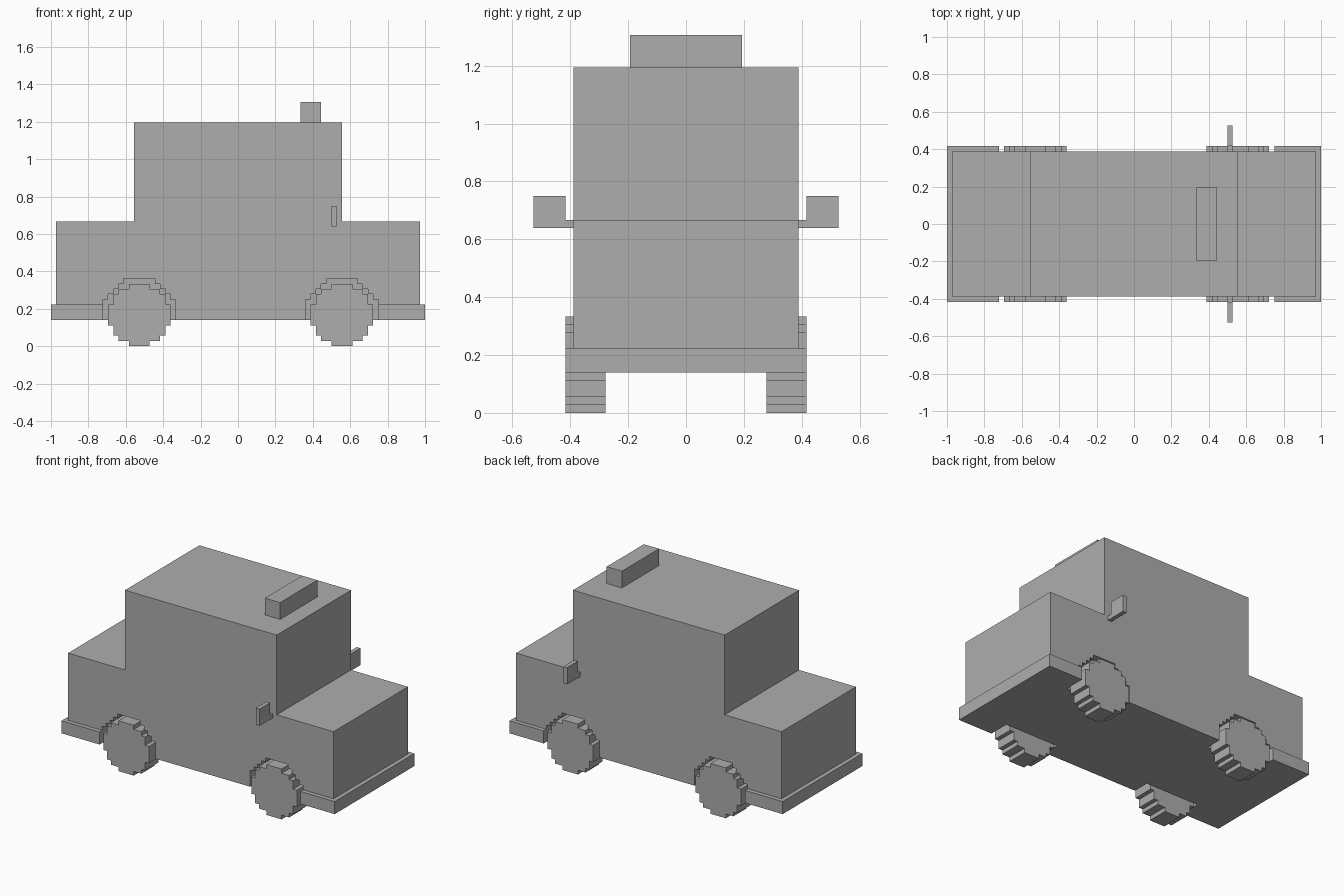
import bpy, bmesh, math
from mathutils import Vector

if "Cube" in bpy.data.objects:
    bpy.data.objects.remove(bpy.data.objects["Cube"], do_unlink=True)

U = 1 / 36  # size of one block; all measures below are in blocks

grey = bpy.data.materials.new("plain_grey")
grey.use_nodes = True
grey.diffuse_color = (0.42, 0.42, 0.42, 1)
grey.node_tree.nodes["Principled BSDF"].inputs["Base Color"].default_value = grey.diffuse_color


def prism(name, outline, low, high, axis="y"):
    """Extrude a flat outline along y (outline in x, z) or along z (outline in x, y)."""
    bm = bmesh.new()
    place = (lambda a, b, d: (a, d, b)) if axis == "y" else (lambda a, b, d: (a, b, d))
    face = bm.faces.new([bm.verts.new(Vector(place(a, b, low)) * U) for a, b in outline])
    new = bmesh.ops.extrude_face_region(bm, geom=[face])["geom"]
    step = Vector(place(0, 0, high - low)) * U
    bmesh.ops.translate(bm, vec=step, verts=[v for v in new if isinstance(v, bmesh.types.BMVert)])
    bmesh.ops.recalc_face_normals(bm, faces=bm.faces)
    mesh = bpy.data.meshes.new(name)
    bm.to_mesh(mesh)
    bm.free()
    mesh.materials.append(grey)
    obj = bpy.data.objects.new(name, mesh)
    bpy.context.collection.objects.link(obj)
    return obj


def stepped_disc(radius, cx, cz):
    """Outline of a disc made of whole blocks."""
    right = []
    for row in range(-radius, radius):
        w = math.floor(math.sqrt(radius ** 2 - (row + 0.5) ** 2) + 0.5)
        if right and right[-1][0] == w:
            right[-1] = (w, row + 1)
        else:
            right += [(w, row), (w, row + 1)]
    loop = right + [(-w, z) for w, z in reversed(right)]
    return [(cx + x, cz + z) for x, z in loop]


def cut(target, cutter):
    """Subtract the cutter, then discard it."""
    mod = target.modifiers.new("cut", "BOOLEAN")
    mod.operation = "DIFFERENCE"
    mod.solver = "EXACT"
    mod.object = cutter
    bpy.context.view_layer.objects.active = target
    bpy.ops.object.modifier_apply(modifier=mod.name)
    bpy.data.objects.remove(cutter, do_unlink=True)


# Body: lower hull and cabin in one stepped profile
half = [(35, 5), (35, 24), (20, 24), (20, 43)]
body = prism("body", half + [(-x, z) for x, z in reversed(half)], -14, 14)

# Wheels, each in its stepped arch
for side, cx in (("left", 20), ("right", -19)):
    for end, s in (("front", -1), ("back", 1)):
        near, far = sorted((s * 10, s * 16))
        cut(body, prism("arch_cutter", stepped_disc(7, cx, 6), near, far))
        near, far = sorted((s * 10, s * 15))
        prism(f"wheel_{side}_{end}", stepped_disc(6, cx, 6), near, far)

# Bumpers wrap round both ends as far as the arches
for side, s, inner in (("left", 1, 27), ("right", -1, 26)):
    arm = [(inner, 14), (inner, 15), (36, 15)]
    hook = [(35, -14), (35, 14)]
    loop = hook + arm + [(x, -y) for x, y in reversed(arm)]
    prism(f"bumper_{side}", [(s * x, y) for x, y in loop], 5, 8, "z")

# Roof sign
prism("roof_sign", [(12, 43), (16, 43), (16, 47), (12, 47)], -7, 7)

# Door mirrors: a square plate on a short arm
for end, s in (("front", -1), ("back", 1)):
    for part, y0, y1, top in (("arm", 14, 15, 24), ("plate", 15, 19, 27)):
        near, far = sorted((s * y0, s * y1))
        prism(f"mirror_{part}_{end}", [(18, 23), (19, 23), (19, top), (18, top)], near, far)
